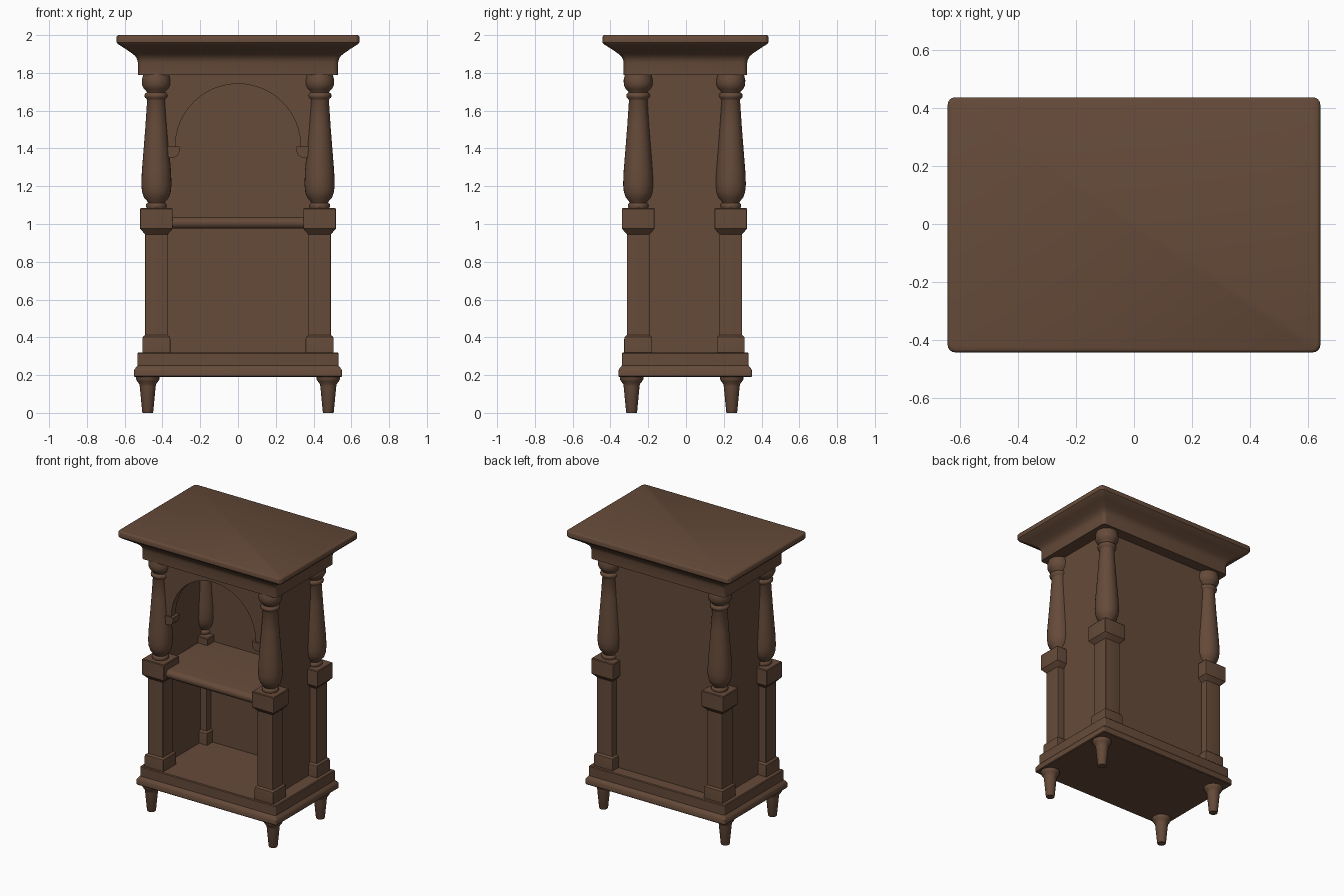
import bpy, bmesh, math

if "Cube" in bpy.data.objects:
    bpy.data.objects.remove(bpy.data.objects["Cube"])

wood = bpy.data.materials.new("brown wood")
wood.diffuse_color = (0.13, 0.069, 0.041, 1)
wood.use_nodes = True
wood.node_tree.nodes["Principled BSDF"].inputs["Base Color"].default_value = wood.diffuse_color


def finish(name, bm, angle=35):
    bmesh.ops.recalc_face_normals(bm, faces=bm.faces)
    me = bpy.data.meshes.new(name)
    bm.to_mesh(me)
    bm.free()
    me.materials.append(wood)
    ob = bpy.data.objects.new(name, me)
    bpy.context.collection.objects.link(ob)
    bpy.ops.object.select_all(action='DESELECT')
    bpy.context.view_layer.objects.active = ob
    ob.select_set(True)
    bpy.ops.object.shade_smooth_by_angle(angle=math.radians(angle))
    return ob


def loft(name, rings, angle=35):
    """Skin a stack of equal-sized rings and cap both ends."""
    bm = bmesh.new()
    loops = [[bm.verts.new(p) for p in ring] for ring in rings]
    n = len(loops[0])
    for a, b in zip(loops, loops[1:]):
        for i in range(n):
            j = (i + 1) % n
            bm.faces.new((a[i], a[j], b[j], b[i]))
    bm.faces.new(loops[0])
    bm.faces.new(loops[-1])
    return finish(name, bm, angle)


def rounded_rect(cx, cy, hx, hy, z, r, seg=4):
    pts = []
    for k, (sx, sy) in enumerate(((1, 1), (-1, 1), (-1, -1), (1, -1))):
        for i in range(seg + 1):
            a = math.pi / 2 * (k + i / seg)
            pts.append((cx + sx * (hx - r) + r * math.cos(a),
                        cy + sy * (hy - r) + r * math.sin(a), z))
    return pts


def moulding(name, cx, cy, inset, profile, r):
    """Rectangular stack; profile is (half width, z), half depth = half width - inset."""
    return loft(name, [rounded_rect(cx, cy, w, w - inset, z, r) for w, z in profile])


def turned(name, cx, cy, profile, seg=28):
    return loft(name, [[(cx + r * math.cos(2 * math.pi * i / seg),
                         cy + r * math.sin(2 * math.pi * i / seg), z)
                        for i in range(seg)] for r, z in profile], 50)


def box(name, x0, x1, y0, y1, z0, z1):
    return loft(name, [[(x0, y0, z), (x1, y0, z), (x1, y1, z), (x0, y1, z)]
                       for z in (z0, z1)])


# Flared cornice and stepped plinth
moulding("cornice", 0, -0.003, 0.203,
         [(0.53, 1.79), (0.53, 1.855), (0.534, 1.872), (0.543, 1.888), (0.56, 1.903),
          (0.60, 1.93), (0.635, 1.952), (0.643, 1.962), (0.643, 1.99), (0.639, 1.997),
          (0.633, 2.0)], 0.025)
moulding("plinth", 0, -0.004, 0.197,
         [(0.546, 0.19), (0.551, 0.195), (0.551, 0.225), (0.545, 0.235), (0.533, 0.25),
          (0.533, 0.315), (0.528, 0.32)], 0.01)

# Four corners: tapered foot, square post with blocks, turned column
POST = [(0.074, 0.32), (0.074, 0.39), (0.072, 0.402), (0.06, 0.412), (0.06, 0.945),
        (0.066, 0.952), (0.086, 0.975), (0.086, 1.08), (0.082, 1.085)]
COLUMN = [(0.05, 1.08), (0.055, 1.092), (0.054, 1.105), (0.045, 1.112), (0.05, 1.122),
          (0.066, 1.14), (0.076, 1.17), (0.08, 1.21), (0.077, 1.28), (0.069, 1.38),
          (0.058, 1.52), (0.049, 1.655), (0.052, 1.662), (0.061, 1.67), (0.063, 1.68),
          (0.06, 1.69), (0.05, 1.697), (0.052, 1.702), (0.066, 1.715), (0.076, 1.735),
          (0.077, 1.762), (0.073, 1.778), (0.07, 1.792)]
FOOT = [(0.027, 0.0), (0.029, 0.004), (0.042, 0.14), (0.044, 0.152), (0.054, 0.165),
        (0.062, 0.178), (0.062, 0.192)]
for sx, side in ((-1, "left"), (1, "right")):
    for y, foot_y, end in ((-0.253, -0.288, "front"), (0.237, 0.242, "back")):
        tag = f"{end}_{side}"
        moulding("post_" + tag, sx * 0.432, y, 0, POST, 0.004)
        turned("column_" + tag, sx * 0.432, y, COLUMN)
        turned("foot_" + tag, sx * 0.478, foot_y, FOOT, 20)
    # Side wall, on the centre line of the posts
    box("side_wall_" + side, sx * 0.43 - 0.01, sx * 0.43 + 0.01, -0.26, 0.24, 0.315, 1.795)

box("back_wall", -0.43, 0.43, 0.227, 0.247, 0.315, 1.795)

# Shelf with a rounded front edge
edge = [(-0.283 - 0.031 * math.sin(math.pi * i / 8), 1.006 - 0.031 * math.cos(math.pi * i / 8))
        for i in range(9)]
section = [(0.235, 0.975)] + edge + [(0.235, 1.037)]
loft("shelf", [[(x, y, z) for y, z in section] for x in (-0.425, 0.425)])

# Arched front board between the front columns
R, SPRING, TOP = 0.332, 1.41, 1.795
arc = [(R * math.cos(math.pi * i / 32), SPRING + R * math.sin(math.pi * i / 32))
       for i in range(33)]
low = [(0.43, SPRING)] + arc + [(-0.43, SPRING)]
bm = bmesh.new()
rows = [[bm.verts.new((x, y, zz)) for x, zz in pts]
        for y in (-0.275, -0.225)
        for pts in (low, [(x, TOP) for x, _ in low])]
fl, ft, bl, bt = rows
for i in range(len(low) - 1):
    for a, b in ((fl, ft), (bl, bt), (fl, bl), (ft, bt)):
        bm.faces.new((a[i], a[i + 1], b[i + 1], b[i]))
for i in (0, -1):
    bm.faces.new((fl[i], ft[i], bt[i], bl[i]))
finish("arch_board", bm)

# Small rounded brackets where the arch springs
for sx, side in ((-1, "left"), (1, "right")):
    outline = [(0.40, 1.41), (0.31, 1.41), (0.31, 1.385), (0.317, 1.365), (0.33, 1.354),
               (0.345, 1.35), (0.40, 1.35)]
    loft("arch_bracket_" + side,
         [[(sx * x, y, z) for x, z in outline] for y in (-0.285, -0.215)])
